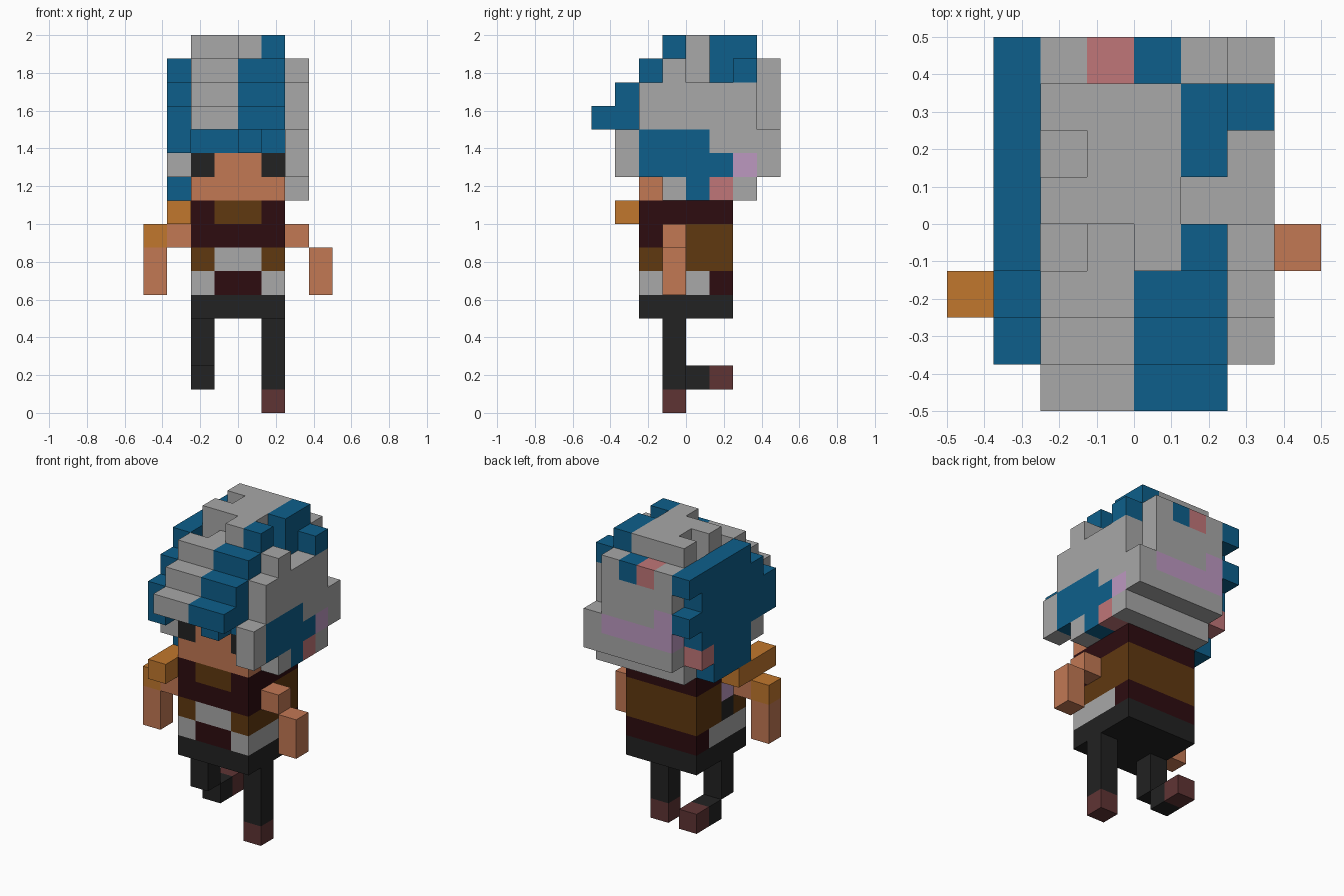
import bpy
import bmesh

cube = bpy.data.objects.get("Cube")
if cube:
    bpy.data.objects.remove(cube, do_unlink=True)

U = 0.125  # edge of one block


def linear(c):
    c /= 255
    return c / 12.92 if c <= 0.04045 else ((c + 0.055) / 1.055) ** 2.4


PALETTE = {
    "grey": (168, 168, 168), "blue": (13, 95, 139), "skin": (194, 120, 84),
    "orange": (193, 119, 45), "maroon": (45, 12, 16), "brown": (96, 56, 16),
    "black": (34, 34, 34), "shoe_brown": (95, 52, 52),
    "pink": (192, 118, 120), "lavender": (188, 152, 192),
}
MATS = {}
for name, rgb in PALETTE.items():
    col = tuple(linear(c) for c in rgb) + (1.0,)
    m = bpy.data.materials.new(name)
    m.use_nodes = True
    m.diffuse_color = col
    bsdf = m.node_tree.nodes["Principled BSDF"]
    bsdf.inputs["Base Color"].default_value = col
    bsdf.inputs["Roughness"].default_value = 0.9
    MATS[name] = m

# Outward direction and the corner loop of each block side
SIDES = {
    (1, 0, 0): ((1, 0, 0), (1, 1, 0), (1, 1, 1), (1, 0, 1)),
    (-1, 0, 0): ((0, 0, 0), (0, 0, 1), (0, 1, 1), (0, 1, 0)),
    (0, 1, 0): ((0, 1, 0), (0, 1, 1), (1, 1, 1), (1, 1, 0)),
    (0, -1, 0): ((0, 0, 0), (1, 0, 0), (1, 0, 1), (0, 0, 1)),
    (0, 0, 1): ((0, 0, 1), (1, 0, 1), (1, 1, 1), (0, 1, 1)),
    (0, 0, -1): ((0, 0, 0), (0, 1, 0), (1, 1, 0), (1, 0, 0)),
}


def part(name, *boxes):
    """Blocky part: boxes are (colour, x range, y range, z range) in inclusive
    block indices; later boxes repaint earlier ones and None carves away."""
    cells = {}
    for colour, xs, ys, zs in boxes:
        xs, ys, zs = [(r, r) if isinstance(r, int) else r for r in (xs, ys, zs)]
        for x in range(xs[0], xs[1] + 1):
            for y in range(ys[0], ys[1] + 1):
                for z in range(zs[0], zs[1] + 1):
                    if colour:
                        cells[x, y, z] = colour
                    else:
                        cells.pop((x, y, z), None)
    me = bpy.data.meshes.new(name)
    slots = sorted(set(cells.values()))
    for s in slots:
        me.materials.append(MATS[s])
    bm = bmesh.new()
    for (x, y, z), colour in cells.items():
        for (dx, dy, dz), loop in SIDES.items():
            if (x + dx, y + dy, z + dz) in cells:
                continue
            f = bm.faces.new([bm.verts.new(((x + a) * U, (y + b) * U, (z + c) * U))
                              for a, b, c in loop])
            f.material_index = slots.index(colour)
    bmesh.ops.remove_doubles(bm, verts=bm.verts, dist=1e-4)
    bm.to_mesh(me)
    bm.free()
    ob = bpy.data.objects.new(name, me)
    bpy.context.collection.objects.link(ob)
    return ob


W = (-2, 1)  # body width

# Legs: left one straight, right one lifted backwards
part("left_leg", ("black", 1, -1, (1, 3)), ("shoe_brown", 1, -1, 0))
part("right_leg", ("black", -2, -1, (2, 3)), ("black", -2, 0, 1),
     ("shoe_brown", -2, 1, 1))

# Torso with open vest, belt and shirt
part("torso",
     ("brown", W, W, (5, 8)),
     ("black", W, W, 4),
     ("grey", W, (-2, 0), 5),
     ("maroon", W, 1, 5),
     ("maroon", (-1, 0), -2, 5),
     ("grey", (-1, 0), -2, 6),
     ("maroon", W, -2, 7),
     ("maroon", W, W, 8),
     ("brown", (-1, 0), -2, 8),
     ("lavender", -2, -1, 7),
     ("black", -2, -1, 6))

# Arms and the carried bar
part("left_arm", ("skin", 2, -1, 7), ("skin", 3, -1, (5, 6)))
part("right_arm", ("skin", -3, -2, 7), ("skin", -4, -2, (5, 6)),
     ("orange", -4, -2, 7))
part("shoulder_bar", ("orange", -3, (-3, -1), 8))

# Head: face and eyes at the front
part("head",
     ("grey", W, (-1, 1), (9, 10)),
     ("skin", W, -2, (9, 10)),
     ("black", -2, -2, 10), ("black", 1, -2, 10))

# Hair crown with notches in the top layer
part("hair_crown",
     ("grey", W, (-2, 2), (11, 14)),
     ("grey", W, (-1, 2), 15),
     ("blue", 1, (-1, 2), 15),
     ("blue", 1, (1, 2), 14),
     ("blue", (0, 1), -2, (12, 14)),
     ("blue", W, -2, 11),
     (None, 1, 0, (14, 15)),
     (None, -2, 1, (14, 15)),
     (None, -2, -1, (14, 15)),
     (None, -1, -1, 15))

# Stepped fringe
part("hair_fringe",
     ("grey", (-2, -1), -3, (12, 13)), ("grey", (-2, -1), -4, 12),
     ("blue", (0, 1), -3, (12, 13)), ("blue", (0, 1), -4, 12),
     ("blue", 0, -3, 11))

# Back of the hair with a band and a clip
part("hair_back",
     ("grey", (-2, 2), 2, 9), ("grey", W, 2, 10),
     ("grey", W, 3, (10, 14)),
     ("lavender", W, 3, 11), ("lavender", -2, 3, 12),
     ("pink", -1, 3, 14), ("blue", 0, 3, 14))

# Left side of the hair
part("hair_left",
     ("grey", 2, (-2, 2), (11, 13)),
     ("grey", 2, -1, 14), ("blue", 2, 2, 14),
     ("blue", 2, (-2, 0), 11), ("blue", 2, (-2, 1), 10),
     ("grey", 2, -3, (10, 11)), ("lavender", 2, 2, 10),
     ("grey", 2, 3, (10, 11)),
     ("grey", 2, -1, 9), ("blue", 2, 0, 9), ("pink", 2, 1, 9))

# Right side of the hair
part("hair_right",
     ("blue", -3, (-1, 2), (10, 14)),
     ("blue", -3, -2, (11, 13)), ("blue", -3, -3, (11, 12)),
     ("grey", -3, -2, 10), ("pink", -3, 2, 10),
     ("blue", -3, (-1, 1), 9),
     ("blue", -3, 3, 14), ("blue", -3, 3, 12))
